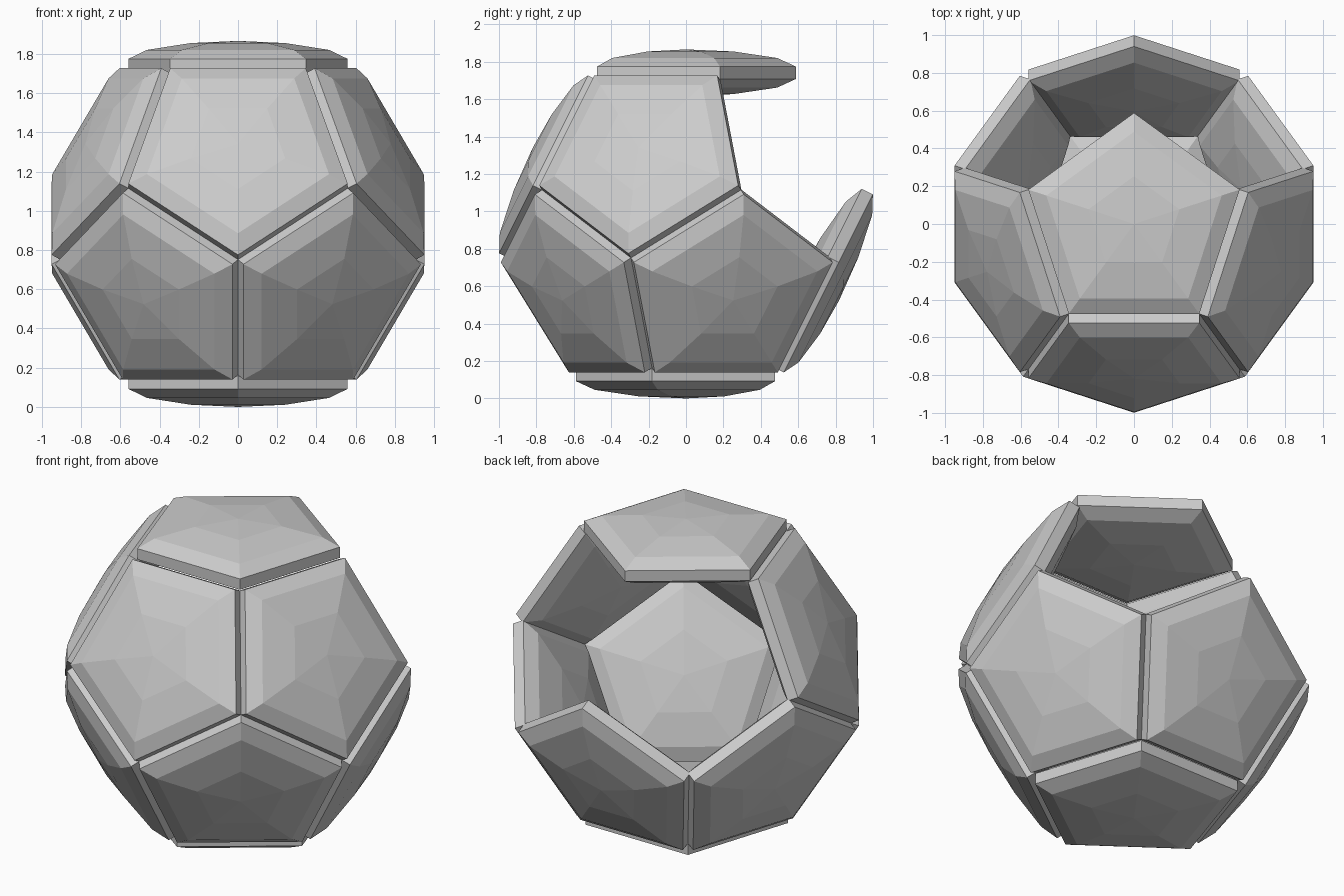
import bpy, bmesh
from math import sin, cos, pi, radians, sqrt
from mathutils import Vector, Matrix

if "Cube" in bpy.data.objects:
    bpy.data.objects.remove(bpy.data.objects["Cube"])

R = 0.588          # panel corner radius
CENTRE_Z = 0.933   # centre of the shell
NZ, NR = 1 / sqrt(5), 2 / sqrt(5)   # dodecahedron face tilt

# Half of the lens profile: (radius factor, height from the mid plane)
HALF = [(1.0, 0.033), (0.83, 0.079), (0.43, 0.114)]
APEX = 0.125


def lens_mesh():
    """Five-sided plate, domed on both faces with a straight rim."""
    bm = bmesh.new()
    profile = [(f, -h) for f, h in reversed(HALF)] + HALF
    rings = []
    for f, h in profile:
        rings.append([bm.verts.new((R * f * cos(i * 2 * pi / 5),
                                    R * f * sin(i * 2 * pi / 5), h)) for i in range(5)])
    low, high = bm.verts.new((0, 0, -APEX)), bm.verts.new((0, 0, APEX))
    for i in range(5):
        j = (i + 1) % 5
        for a, b in zip(rings, rings[1:]):
            bm.faces.new((a[i], a[j], b[j], b[i]))
        bm.faces.new((rings[0][j], rings[0][i], low))
        bm.faces.new((rings[-1][i], rings[-1][j], high))
    bmesh.ops.recalc_face_normals(bm, faces=bm.faces)
    mesh = bpy.data.meshes.new("panel")
    bm.to_mesh(mesh)
    bm.free()
    return mesh


PANEL = lens_mesh()


def panel(name, normal, corner, dist):
    """Place a plate facing normal, with one corner pointing along corner."""
    n, u = Vector(normal).normalized(), Vector(corner).normalized()
    v = n.cross(u)
    ob = bpy.data.objects.new(name, PANEL)
    rot = Matrix((u, v, n)).transposed().to_4x4()
    ob.matrix_world = Matrix.Translation(n * dist + Vector((0, 0, CENTRE_Z))) @ rot
    bpy.context.collection.objects.link(ob)


# Top and bottom plates sit slightly proud of the rest
panel("top_panel", (0, 0, 1), (0, 1, 0), 0.808)
panel("bottom_panel", (0, 0, -1), (0, -1, 0), 0.808)

# Upper ring: three plates, the two at the back are left open
for i, deg in enumerate((-162, -90, -18)):
    c, s = cos(radians(deg)), sin(radians(deg))
    panel(f"upper_panel_{i + 1}", (NR * c, NR * s, NZ), (NZ * c, NZ * s, -NR), 0.79)

# Lower ring: all five plates
for i in range(5):
    a = radians(90 + 72 * i)
    panel(f"lower_panel_{i + 1}", (NR * cos(a), NR * sin(a), -NZ),
          (NZ * cos(a), NZ * sin(a), NR), 0.79)
